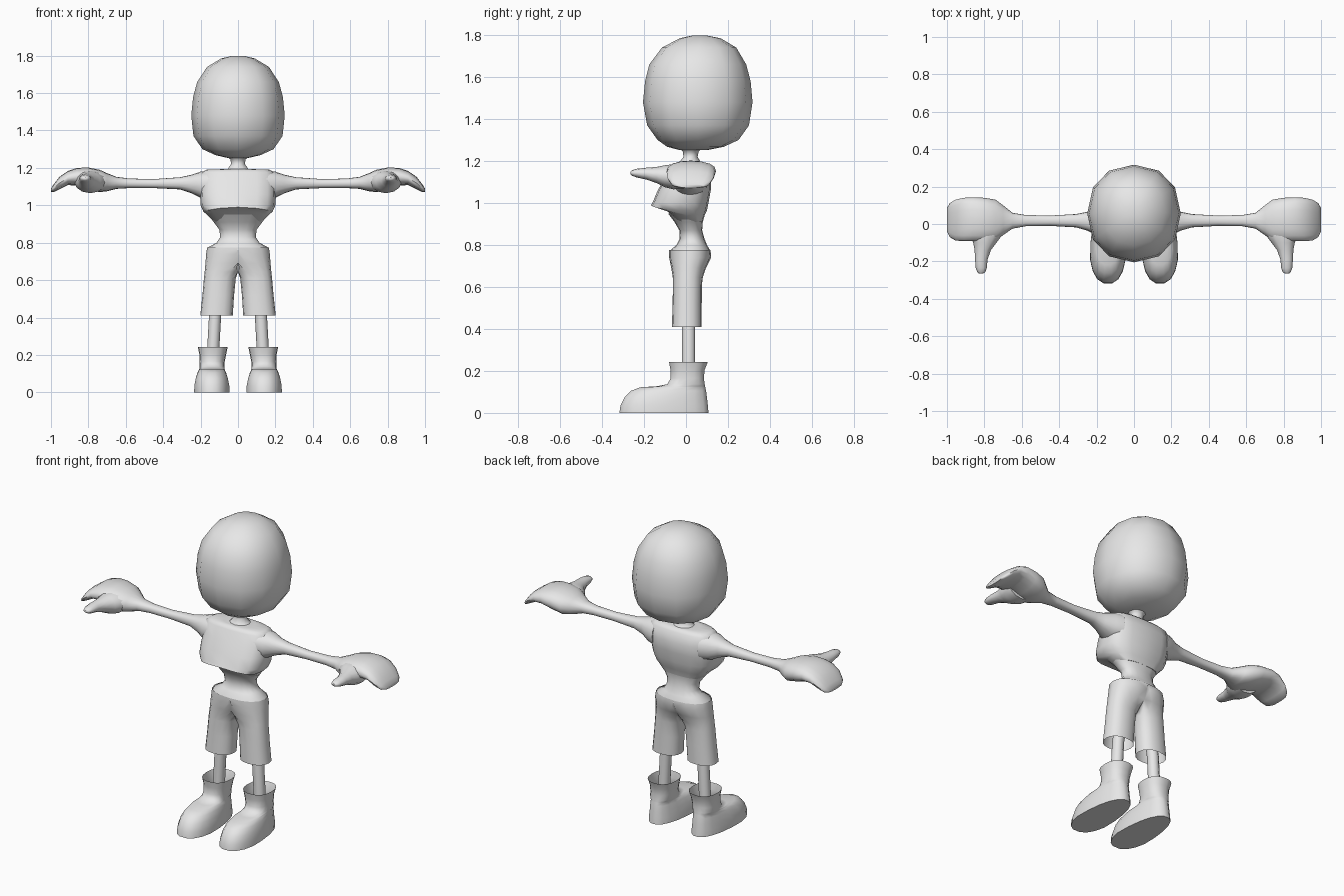
import bpy
import bmesh
import math

skin = bpy.data.materials.new("plain_grey")
skin.diffuse_color = (0.8, 0.8, 0.8, 1)


def loft(name, axis, rings, sides=16, power=2.0, caps=(True, True),
         warp=None, mirror=False, half=False, smooth=50):
    """Skin rounded rings (t, a_min, a_max, b_min, b_max) stacked along an axis."""
    bm = bmesh.new()
    rows = []
    for t, a0, a1, b0, b1 in rings:
        row = []
        for i in range(sides):
            ang = 2 * math.pi * i / sides
            c, s = math.cos(ang), math.sin(ang)
            c = math.copysign(abs(c) ** (2 / power), c)
            s = math.copysign(abs(s) ** (2 / power), s)
            a = (a0 + a1) / 2 + (a1 - a0) / 2 * c
            b = (b0 + b1) / 2 + (b1 - b0) / 2 * s
            co = {"x": (t, a, b), "y": (a, t, b), "z": (a, b, t)}[axis]
            if warp:
                co = warp(*co)
            if half:
                co = (max(co[0], 0), co[1], co[2])
            row.append(bm.verts.new(co))
        rows.append(row)
    for r0, r1 in zip(rows, rows[1:]):
        for i in range(sides):
            j = (i + 1) % sides
            quad = (r0[i], r0[j], r1[j], r1[i])
            if half and all(v.co.x < 1e-5 for v in quad):
                continue
            bm.faces.new(quad)
    for row, closed in ((rows[0], caps[0]), (rows[-1], caps[1])):
        if closed:
            bm.faces.new(row)
    if half:
        loose = [v for v in bm.verts if not v.link_faces]
        bmesh.ops.delete(bm, geom=loose, context="VERTS")
        bmesh.ops.remove_doubles(bm, verts=bm.verts[:], dist=1e-4)
    bmesh.ops.recalc_face_normals(bm, faces=bm.faces[:])
    mesh = bpy.data.meshes.new(name)
    bm.to_mesh(mesh)
    bm.free()
    mesh.materials.append(skin)
    ob = bpy.data.objects.new(name, mesh)
    bpy.context.collection.objects.link(ob)
    bpy.ops.object.select_all(action="DESELECT")
    ob.select_set(True)
    bpy.context.view_layer.objects.active = ob
    bpy.ops.object.shade_smooth_by_angle(angle=math.radians(smooth))
    if mirror:
        mod = ob.modifiers.new("mirror", "MIRROR")
        mod.use_clip = True
    return ob


def sym(t, r, b0, b1):
    """Ring that is symmetric about x = 0."""
    return (t, -r, r, b0, b1)


# Head: large egg with a flattened chin
loft("head", "z", [
    sym(1.252, .05, -.03, .10), sym(1.268, .12, -.09, .18),
    sym(1.30, .19, -.135, .25), sym(1.37, .238, -.185, .30),
    sym(1.48, .25, -.205, .317), sym(1.58, .24, -.195, .308),
    sym(1.66, .218, -.175, .287), sym(1.74, .165, -.115, .24),
    sym(1.785, .09, -.03, .165), sym(1.798, .035, .03, .10)],
    sides=12, power=2.2, smooth=60)

# Neck
loft("neck", "z", [
    sym(1.17, .10, -.05, .09), sym(1.195, .055, -.03, .07),
    sym(1.22, .037, -.012, .055), sym(1.245, .04, -.015, .06),
    sym(1.27, .07, -.04, .09)], sides=12)


# Shirt with an overhanging front hem, raised in the middle
def raise_hem(x, y, z):
    if z < 1.0 and y < 0:
        z += .025 * (1 - (x / .2) ** 2) * min(1, -y / .12)
    return x, y, z


loft("shirt", "z", [
    sym(1.193, .09, -.04, .07), sym(1.19, .17, -.06, .085),
    sym(1.175, .198, -.07, .10), sym(1.12, .203, -.10, .12),
    sym(1.06, .203, -.135, .118), sym(1.0, .20, -.16, .107),
    sym(.965, .185, -.168, .10), sym(.945, .16, -.09, .09),
    sym(.91, .127, -.055, .08)], power=2.8, warp=raise_hem, smooth=55)

# Waist flaring out to the shorts
loft("waist", "z", [
    sym(.95, .158, -.085, .088), sym(.91, .13, -.055, .08),
    sym(.87, .10, -.032, .077), sym(.83, .095, -.03, .088),
    sym(.80, .115, -.045, .10), sym(.775, .16, -.075, .115),
    sym(.762, .163, -.078, .118)], power=2.3)

# Shorts: one half with an open hem, mirrored
loft("shorts", "z", [
    sym(.775, .165, -.08, .117), (.74, -.15, .17, -.08, .12),
    (.69, -.08, .174, -.07, .095), (.645, -.012, .178, -.063, .08),
    (.61, .012, .182, -.062, .076), (.52, .021, .19, -.064, .075),
    (.41, .028, .202, -.067, .075)], power=2.3, caps=(False, False),
    mirror=True, half=True)

# Thin legs
loft("leg", "z", [
    (.60, .06, .125, -.02, .045), (.41, .09, .155, -.02, .045),
    (.14, .105, .17, -.02, .045)], sides=10, mirror=True)


# Boots: broad toe, narrower heel, open shaft
def narrow_heel(x, y, z):
    k = 1 - .22 * max(0, min(1, (y + .2) / .3)) * max(0, min(1, (.13 - z) / .05))
    return .142 + (x - .142) * k, y, z


loft("boot", "z", [
    (0, .04, .24, -.32, .11), (.035, .041, .239, -.315, .107),
    (.075, .048, .232, -.295, .102), (.105, .06, .22, -.265, .098),
    (.122, .07, .21, -.22, .094), (.127, .073, .207, -.14, .092),
    (.137, .073, .206, -.09, .09), (.165, .071, .205, -.074, .086),
    (.205, .063, .207, -.075, .09), (.243, .055, .215, -.082, .105)],
    sides=18, power=2.4, caps=(True, False), warp=narrow_heel,
    mirror=True, smooth=75)

# Arm running into a cupped mitten hand
loft("arm_and_hand", "x", [
    (.15, -.075, .105, 1.03, 1.185), (.20, -.06, .09, 1.04, 1.18),
    (.25, -.035, .065, 1.065, 1.163), (.31, -.018, .053, 1.085, 1.15),
    (.45, -.01, .045, 1.092, 1.14), (.58, -.012, .048, 1.092, 1.143),
    (.65, -.025, .06, 1.088, 1.152), (.70, -.06, .10, 1.075, 1.172),
    (.74, -.09, .13, 1.07, 1.19), (.80, -.095, .14, 1.085, 1.202),
    (.86, -.092, .143, 1.105, 1.2), (.91, -.092, .14, 1.108, 1.183),
    (.955, -.088, .13, 1.085, 1.152), (.985, -.07, .112, 1.07, 1.113),
    (1.0, -.04, .085, 1.072, 1.09)], power=2.3, mirror=True)

# Thumb pointing forward
loft("thumb", "y", [
    (-.01, .70, .87, 1.07, 1.185), (-.06, .705, .875, 1.065, 1.185),
    (-.10, .735, .86, 1.075, 1.18), (-.14, .765, .852, 1.095, 1.172),
    (-.19, .783, .85, 1.112, 1.168), (-.235, .787, .846, 1.122, 1.163),
    (-.257, .795, .838, 1.13, 1.156), (-.265, .806, .828, 1.137, 1.15)],
    sides=12, mirror=True)
